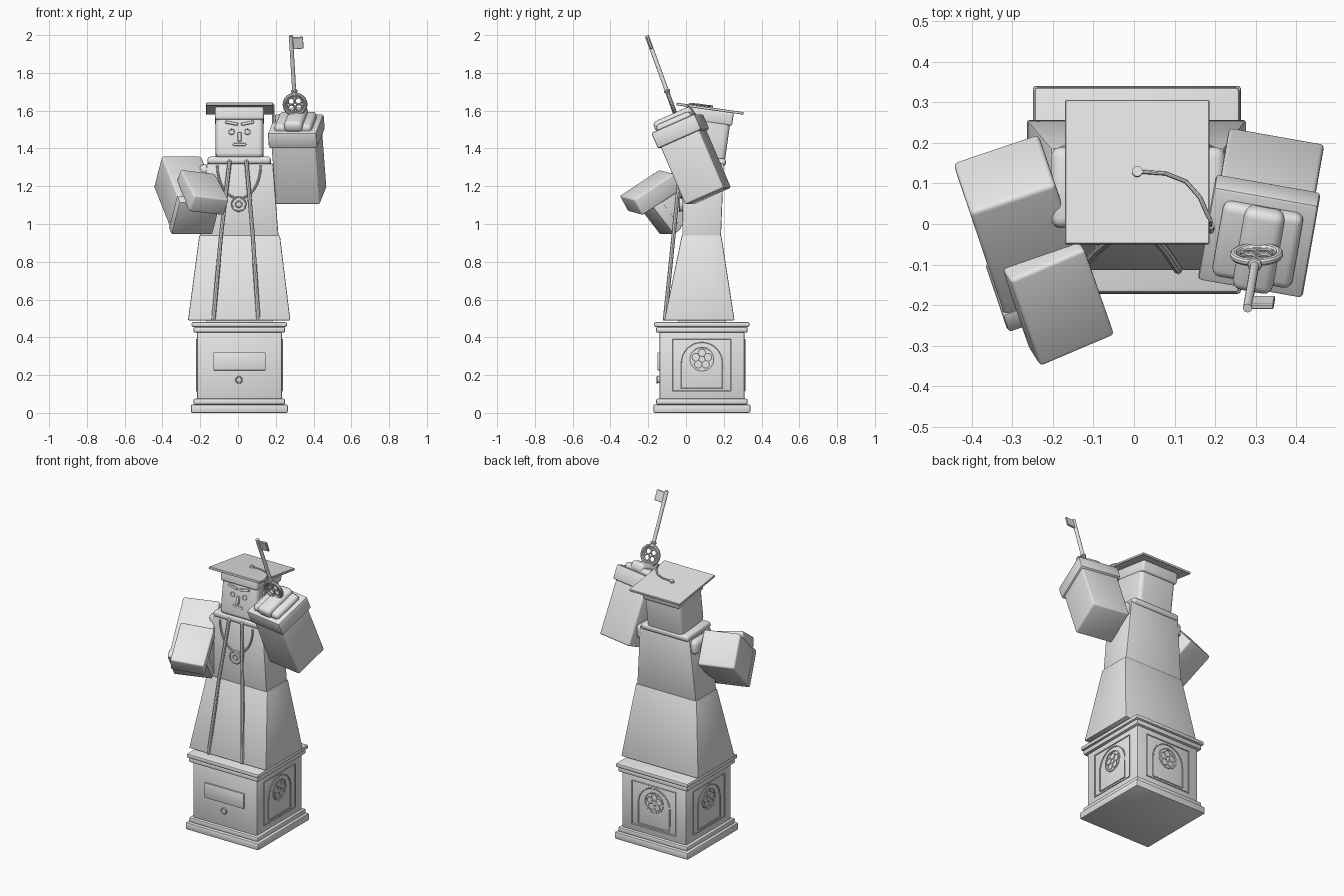
import bpy, bmesh, math
from mathutils import Matrix, Vector

if "Cube" in bpy.data.objects:
    bpy.data.objects.remove(bpy.data.objects["Cube"])

stone = bpy.data.materials.new("grey_stone")
stone.diffuse_color = (0.8, 0.8, 0.8, 1)
stone.use_nodes = True
stone.node_tree.nodes["Principled BSDF"].inputs["Base Color"].default_value = stone.diffuse_color


def frame(loc, rx=0, ry=0, rz=0):
    """Placement matrix from a location and angles in degrees."""
    r = math.radians
    return (Matrix.Translation(loc) @ Matrix.Rotation(r(rz), 4, 'Z')
            @ Matrix.Rotation(r(ry), 4, 'Y') @ Matrix.Rotation(r(rx), 4, 'X'))


def finish(name, bm, mat=None):
    if mat is not None:
        bm.transform(mat)
    bmesh.ops.recalc_face_normals(bm, faces=bm.faces)
    me = bpy.data.meshes.new(name)
    bm.to_mesh(me)
    bm.free()
    me.materials.append(stone)
    ob = bpy.data.objects.new(name, me)
    bpy.context.collection.objects.link(ob)
    return ob


def bevel(bm, width, segments=2):
    if width:
        bmesh.ops.bevel(bm, geom=bm.edges[:], offset=width, segments=segments,
                        affect='EDGES', profile=0.5)


def box(name, size, mat, b=0.006, segments=2):
    bm = bmesh.new()
    bmesh.ops.create_cube(bm, size=1)
    bmesh.ops.scale(bm, vec=size, verts=bm.verts)
    bevel(bm, b, segments)
    return finish(name, bm, mat)


def frustum(name, low, z0, high, z1, b=0.006):
    """Tapered block; low and high are (x0, x1, y0, y1)."""
    bm = bmesh.new()
    bmesh.ops.create_cube(bm, size=2)
    for v in bm.verts:
        r, z = (high, z1) if v.co.z > 0 else (low, z0)
        v.co = (r[0] if v.co.x < 0 else r[1], r[2] if v.co.y < 0 else r[3], z)
    bevel(bm, b)
    return finish(name, bm)


def cylinder(name, radius, depth, mat, sides=24):
    bm = bmesh.new()
    bmesh.ops.create_cone(bm, cap_ends=True, segments=sides, radius1=radius,
                          radius2=radius, depth=depth)
    return finish(name, bm, mat)


def tube(name, paths, radius, mat=None, closed=False, res=2):
    """Round rods swept along one or more point lists."""
    cu = bpy.data.curves.new(name, 'CURVE')
    cu.dimensions = '3D'
    cu.bevel_depth = radius
    cu.bevel_resolution = res
    cu.use_fill_caps = True
    for pts in paths:
        s = cu.splines.new('POLY')
        s.points.add(len(pts) - 1)
        for p, c in zip(s.points, pts):
            p.co = (*c, 1)
        s.use_cyclic_u = closed
    tmp = bpy.data.objects.new(name, cu)
    bpy.context.collection.objects.link(tmp)
    bpy.context.view_layer.update()
    me = bpy.data.meshes.new_from_object(
        tmp.evaluated_get(bpy.context.evaluated_depsgraph_get()))
    bm = bmesh.new()
    bm.from_mesh(me)
    bpy.data.objects.remove(tmp)
    bpy.data.meshes.remove(me)
    return finish(name, bm, mat)


def ring(cx, cz, r, n=20, a0=0.0, a1=2 * math.pi):
    """Circle points in the local xz plane."""
    return [(cx + r * math.cos(a0 + (a1 - a0) * i / n), 0,
             cz + r * math.sin(a0 + (a1 - a0) * i / n)) for i in range(n)]


# Pedestal: stacked square courses
PX, PY = 0.007, 0.084
for name, w, z0, z1 in (("pedestal_foot", 0.513, 0, 0.045),
                        ("pedestal_step", 0.485, 0.045, 0.075),
                        ("pedestal_body", 0.45, 0.07, 0.43),
                        ("pedestal_cornice", 0.485, 0.425, 0.455),
                        ("pedestal_cap", 0.505, 0.455, 0.48)):
    box(name, (w, w, z1 - z0), frame((PX, PY, (z0 + z1) / 2)), 0.008)
box("robe_footing", (0.35, 0.25, 0.03), frame((PX, PY, 0.485)), 0)

# Pedestal ornament: framed arch with a five-lobed rosette on three sides
for side, turn in (("right", 90), ("back", 180), ("left", -90)):
    m = frame((PX, PY, 0), rz=turn) @ Matrix.Translation((0, -0.226, 0))
    tube(side + "_panel_frame", [[(-0.155, 0, 0.115), (0.155, 0, 0.115),
         (0.155, 0, 0.39), (-0.155, 0, 0.39)]], 0.004, m, True, 1)
    arch = [(-0.11, 0, 0.13), (0.11, 0, 0.13)] + ring(0, 0.265, 0.11, 16, 0, math.pi)
    tube(side + "_panel_arch", [arch + [(-0.11, 0, 0.265)]], 0.004, m, True, 1)
    lobes = [ring(0.034 * math.sin(k * math.tau / 5), 0.285 + 0.034 * math.cos(k * math.tau / 5),
                  0.02, 14) for k in range(5)]
    tube(side + "_panel_rosette", lobes + [ring(0, 0.285, 0.063, 28)], 0.0035, m, True, 1)

# Front plaque and round boss
box("plaque", (0.275, 0.015, 0.095), frame((0.008, -0.144, 0.273)), 0.003)
cylinder("boss", 0.018, 0.016, frame((0.005, -0.144, 0.175), rx=90), 20)
tube("boss_rim", [ring(0, 0, 0.016)], 0.004, frame((0.005, -0.152, 0.175)), True)

# Robe
frustum("robe_skirt", (-0.265, 0.277, -0.115, 0.257), 0.49,
        (-0.205, 0.222, -0.022, 0.187), 0.94)
frustum("robe_torso", (-0.2, 0.215, -0.02, 0.185), 0.93,
        (-0.165, 0.185, -0.015, 0.2), 1.32)
box("collar", (0.335, 0.235, 0.038), frame((0.006, 0.094, 1.332), rx=-3), 0.014, 3)
for side, x in (("left", -0.17), ("right", 0.19)):
    box(side + "_shoulder", (0.07, 0.2, 0.09), frame((x, 0.09, 1.27)), 0.025, 3)

# Hanging stole cords, neck chain and medallion
for side, x0, x1, x2 in (("left", -0.045, -0.09, -0.13), ("right", 0.045, 0.078, 0.108)):
    tube(side + "_stole_cord", [[(x0, 0.0, 1.345), (x0, -0.028, 1.325),
         (x1, -0.066, 0.94), (x2, -0.112, 0.49)]], 0.011)
chain = [(0.005 + 0.115 * math.cos(a), -0.024, 1.31 - 0.175 * math.sin(a))
         for a in (math.pi * i / 16 for i in range(17))]
tube("chain", [chain], 0.006)
cylinder("medallion", 0.04, 0.016, frame((0.004, -0.026, 1.105), rx=90), 28)
tube("medallion_rims", [ring(0, 0, 0.037), ring(0, 0, 0.016)], 0.004,
     frame((0.004, -0.034, 1.105)), True)

# Head, leaning slightly back
H = frame((0.008, 0.105, 1.45), rx=-8)
T = Matrix.Translation
box("head", (0.252, 0.232, 0.23), H, 0.025, 4)
for side, s in (("left", -1), ("right", 1)):
    box(side + "_eyebrow", (0.068, 0.016, 0.015),
        H @ frame((s * 0.042, -0.119, 0.068), ry=-12 * s), 0.005)
    tube(side + "_eye", [ring(s * 0.042, 0.022, 0.014, 12)], 0.003,
         H @ T((0, -0.116, 0)), True)
box("nose", (0.022, 0.02, 0.05), H @ T((0, -0.118, -0.005)), 0.007)
box("mouth", (0.072, 0.014, 0.014), H @ T((0, -0.117, -0.046)), 0.005)

# Flat square cap with button, cord and tassel
box("cap_band", (0.258, 0.255, 0.07), H @ T((0, 0, 0.122)), 0.012, 3)
box("cap_board", (0.355, 0.358, 0.014), H @ T((0, 0.0, 0.162)), 0.002, 1)
cylinder("cap_button", 0.013, 0.014, H @ T((0, 0, 0.174)), 16)
tube("tassel_cord", [[(0, 0, 0.175), (0.07, -0.005, 0.175), (0.12, -0.025, 0.175),
     (0.155, -0.065, 0.175), (0.172, -0.105, 0.174), (0.181, -0.12, 0.165),
     (0.181, -0.125, 0.11)]], 0.005, H)
tube("tassel", [[(0.181, -0.125, 0.11), (0.181, -0.13, 0.065)]], 0.009, H)

# Lowered arm: broad sleeve with rimmed opening and a slab-like hand
L = frame((-0.272, -0.018, 1.156), rx=39, rz=18.7)
box("left_sleeve", (0.222, 0.39, 0.213), L, 0.012, 3)
box("left_cuff", (0.232, 0.06, 0.223), L @ T((0, -0.172, 0)), 0.01)
box("left_hand", (0.2, 0.265, 0.1), frame((-0.19, -0.185, 1.167), rx=32, ry=6, rz=23), 0.01, 3)

# Raised arm: sleeve, cuff, palm and fingers
R = frame((0.32, 0.035, 1.34), rx=23.5, rz=-10)
box("right_sleeve", (0.238, 0.225, 0.42), R, 0.01, 3)
box("right_cuff", (0.262, 0.255, 0.09), R @ T((0, 0, 0.165)), 0.01)
box("right_palm", (0.2, 0.2, 0.05), R @ T((0, 0, 0.215)), 0.02, 3)
box("right_fingers", (0.1, 0.22, 0.06), R @ T((0.005, -0.005, 0.235)), 0.022, 3)

# Raised key: wheel bow with lobed pattern, shaft and bit
K = frame((0.302, -0.075, 1.633), rx=20, ry=-3.5)
tube("key_bow", [ring(0, 0, 0.056, 32)], 0.01, K, True, 3)
tube("key_lobes", [ring(0.019 * x, 0.019 * z, 0.018, 16)
     for x, z in ((1, 1), (-1, 1), (1, -1), (-1, -1))] + [ring(0, 0, 0.044, 28)],
     0.005, K, True)
cylinder("key_shaft", 0.011, 0.335, K @ T((0, 0, 0.22)), 14)
tube("key_shaft_collar", [ring(0, 0, 0.011, 14)], 0.007, K @ frame((0, 0, 0.075), rx=90), True)
box("key_bit", (0.055, 0.012, 0.065), K @ T((0.036, 0, 0.345)), 0.002, 1)

# Smooth shading with crisp edges
bpy.ops.object.select_all(action='SELECT')
bpy.context.view_layer.objects.active = bpy.context.selected_objects[0]
bpy.ops.object.shade_smooth_by_angle(angle=math.radians(35))
